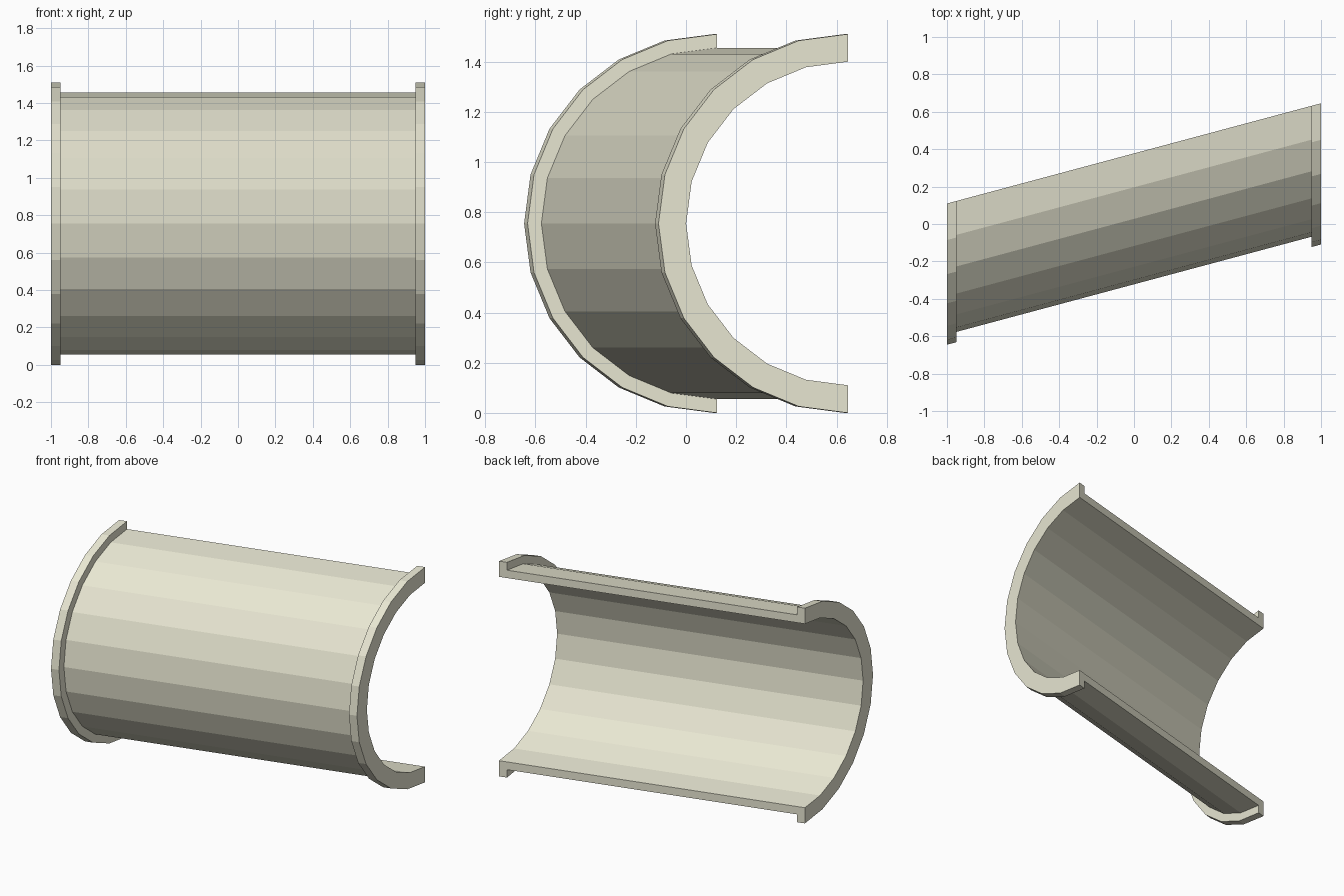
import bpy, bmesh, math

if "Cube" in bpy.data.objects:
    bpy.data.objects.remove(bpy.data.objects["Cube"])

R_IN, R_PIPE, R_RIM = 0.645, 0.70, 0.755
RIM_X = 0.948
SHEAR = math.tan(math.radians(15))
Y_MID = R_RIM / 2
STEPS = 12

# Wall section along the length: (x, radius), with a raised rim at each end
section = [(-1, R_IN), (1, R_IN), (1, R_RIM), (RIM_X, R_RIM),
           (RIM_X, R_PIPE), (-RIM_X, R_PIPE), (-RIM_X, R_RIM), (-1, R_RIM)]

bm = bmesh.new()

# Sweep the section through a half turn, skewing it sideways along x
rings = []
for i in range(STEPS + 1):
    a = math.pi * i / STEPS
    rings.append([bm.verts.new((x, Y_MID + SHEAR * x - r * math.sin(a),
                                R_RIM + r * math.cos(a))) for x, r in section])
n = len(section)
for r0, r1 in zip(rings, rings[1:]):
    for j in range(n):
        k = (j + 1) % n
        bm.faces.new((r0[j], r0[k], r1[k], r1[j]))

# Flat cut edges at top and bottom
bm.faces.new(rings[0])
bm.faces.new(rings[-1])
bmesh.ops.recalc_face_normals(bm, faces=bm.faces[:])

mesh = bpy.data.meshes.new("skewed_half_pipe")
bm.to_mesh(mesh)
bm.free()
pipe = bpy.data.objects.new("skewed_half_pipe", mesh)
bpy.context.collection.objects.link(pipe)

# Cream finish
mat = bpy.data.materials.new("cream")
mat.diffuse_color = (0.80, 0.79, 0.64, 1)
mat.use_nodes = True
mat.node_tree.nodes["Principled BSDF"].inputs["Base Color"].default_value = mat.diffuse_color
mesh.materials.append(mat)
